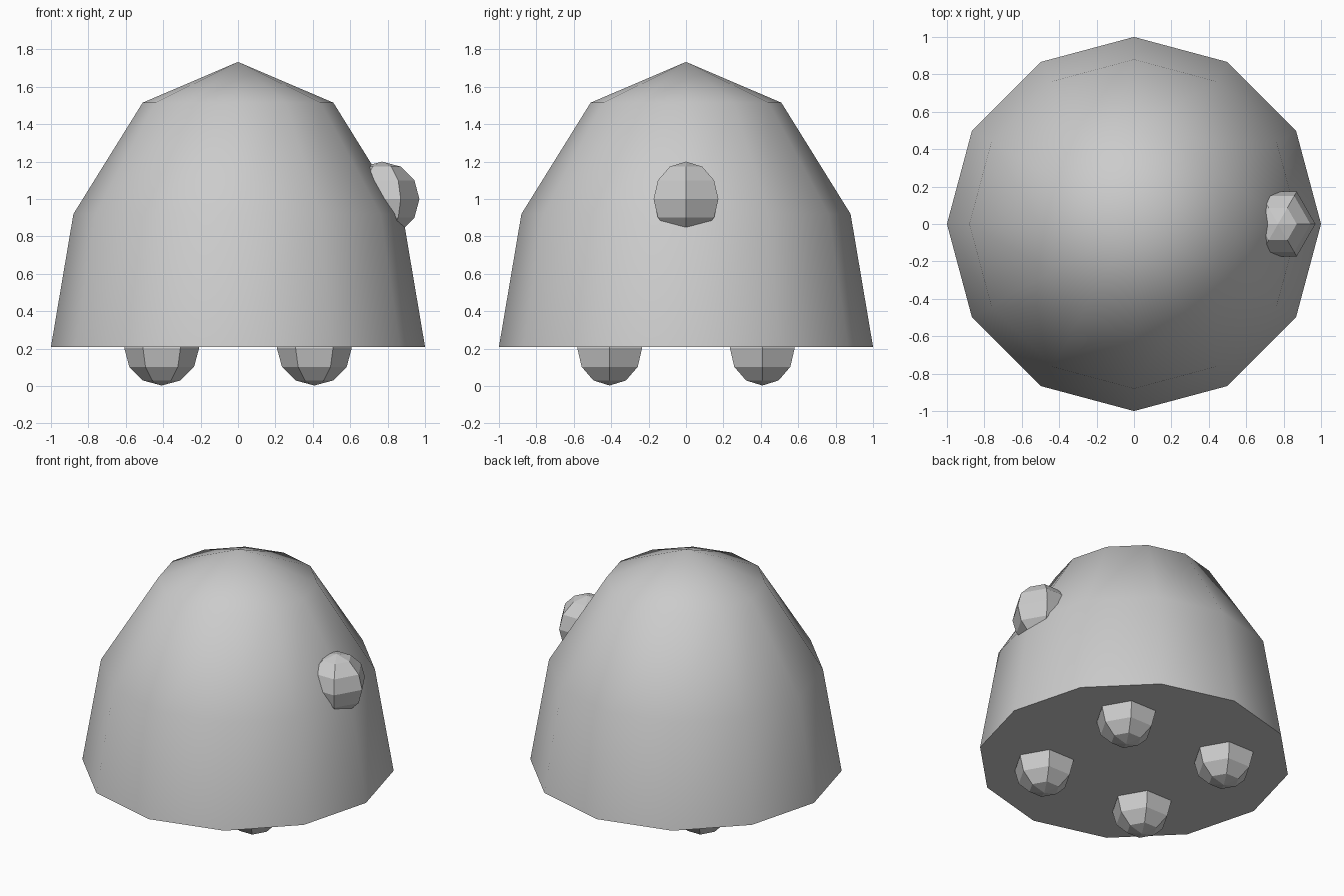
import bpy, bmesh
from math import pi, cos, sin, radians

if "Cube" in bpy.data.objects:
    bpy.data.objects.remove(bpy.data.objects["Cube"])

# Body: 12-sided smooth dome with a flat underside
SIDES = 12
profile = [(1.0, 0.21), (0.88, 0.92), (0.51, 1.515)]
bm = bmesh.new()
rings = [[bm.verts.new((r * cos(2 * pi * i / SIDES), r * sin(2 * pi * i / SIDES), z))
          for i in range(SIDES)] for r, z in profile]
apex = bm.verts.new((0, 0, 1.733))
bm.faces.new(rings[0][::-1])
for i in range(SIDES):
    j = (i + 1) % SIDES
    for low, high in zip(rings, rings[1:]):
        bm.faces.new((low[i], low[j], high[j], high[i]))
    bm.faces.new((rings[-1][i], rings[-1][j], apex))
mesh = bpy.data.meshes.new("body")
bm.to_mesh(mesh)
bm.free()
body = bpy.data.objects.new("body", mesh)
bpy.context.collection.objects.link(body)
bpy.context.view_layer.objects.active = body
body.select_set(True)
bpy.ops.object.shade_smooth_by_angle(angle=radians(60))


# Small faceted ball, six sides with corners along y
def ball(name, location):
    bpy.ops.mesh.primitive_uv_sphere_add(segments=6, ring_count=6, radius=0.2,
                                         location=location, rotation=(0, 0, pi / 2))
    bpy.context.object.name = name


# Knob on the right side
ball("side_knob", (0.77, 0, 1.0))

# Four feet
for side, x in (("left", -0.408), ("right", 0.408)):
    for end, y in (("front", -0.408), ("back", 0.408)):
        ball(f"{end}_{side}_foot", (x, y, 0.203))
